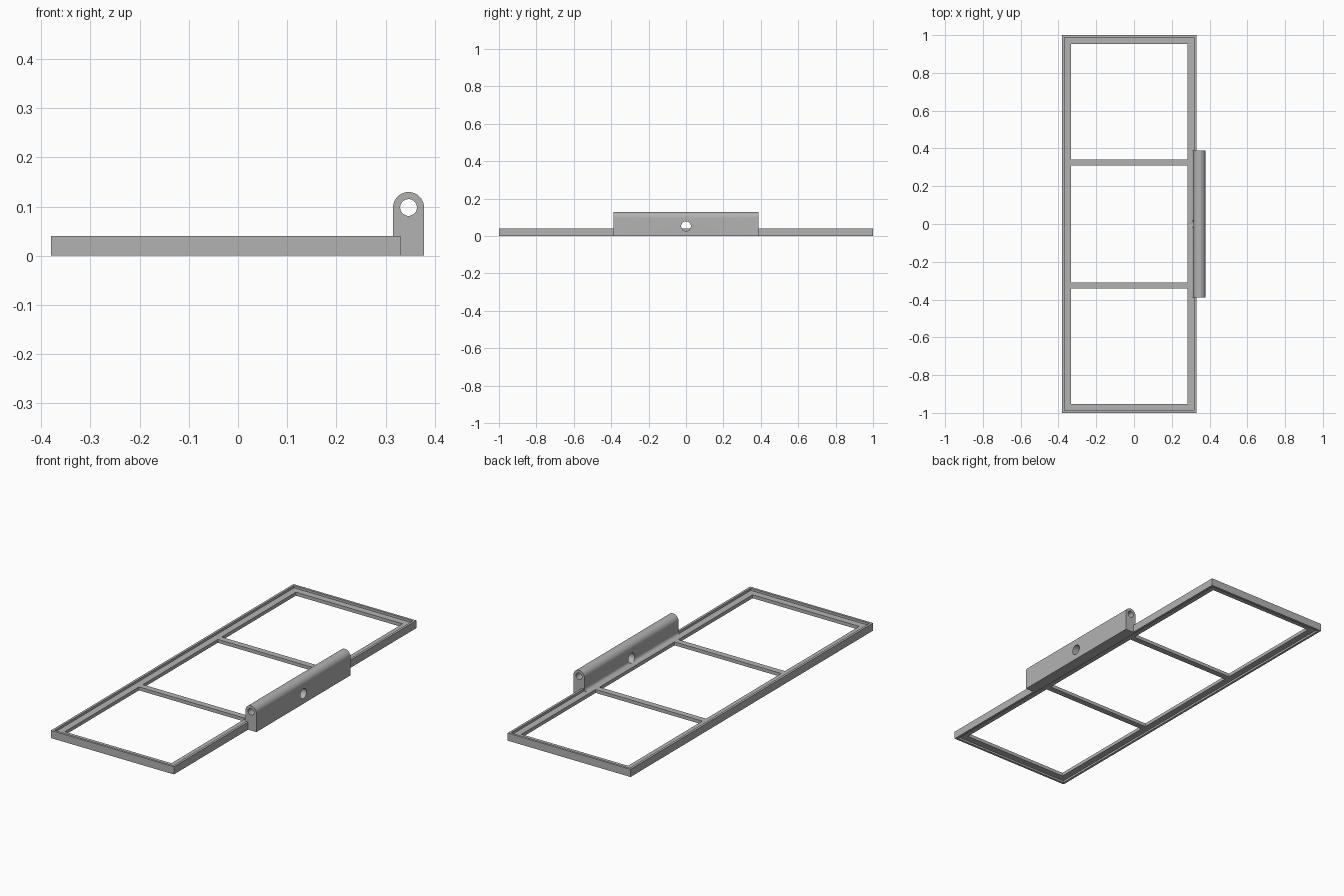
import bpy, bmesh, math
from mathutils import Vector

if "Cube" in bpy.data.objects:
    bpy.data.objects.remove(bpy.data.objects["Cube"], do_unlink=True)

grey = bpy.data.materials.new("plain grey")
grey.use_nodes = True
grey.diffuse_color = (0.45, 0.45, 0.45, 1)
grey.node_tree.nodes["Principled BSDF"].inputs["Base Color"].default_value = (0.45, 0.45, 0.45, 1)

LEFT, RIGHT, END = -0.38, 0.33, 1.0        # outer edges of the frame
HEIGHT, RIM, BORDER = 0.04, 0.012, 0.047   # rim height, rim width, rim plus ledge
LEDGE_LOW, LEDGE_TOP = 0.01, 0.028


def finish(name, bm):
    bmesh.ops.recalc_face_normals(bm, faces=bm.faces)
    mesh = bpy.data.meshes.new(name)
    bm.to_mesh(mesh)
    bm.free()
    obj = bpy.data.objects.new(name, mesh)
    bpy.context.collection.objects.link(obj)
    mesh.materials.append(grey)
    return obj


def select(obj):
    bpy.ops.object.select_all(action='DESELECT')
    obj.select_set(True)
    bpy.context.view_layer.objects.active = obj


def box(name, x0, x1, y0, y1, z0, z1):
    bm = bmesh.new()
    bmesh.ops.create_cube(bm, size=1)
    for v in bm.verts:
        v.co = Vector((x1 if v.co.x > 0 else x0, y1 if v.co.y > 0 else y0, z1 if v.co.z > 0 else z0))
    return finish(name, bm)


def drill(obj, radius, depth, location, rotation):
    bpy.ops.mesh.primitive_cylinder_add(vertices=48, radius=radius, depth=depth,
                                        location=location, rotation=rotation)
    cutter = bpy.context.object
    cutter.hide_render = True
    cutter.data.materials.append(grey)
    select(obj)
    mod = obj.modifiers.new("hole", 'BOOLEAN')
    mod.operation, mod.object, mod.solver = 'DIFFERENCE', cutter, 'EXACT'
    bpy.ops.object.modifier_apply(modifier=mod.name)
    bpy.data.objects.remove(cutter, do_unlink=True)


# Rectangular frame: rim and ledge section swept round the four corners
section = [(0, 0), (RIM, 0), (RIM, LEDGE_LOW), (BORDER, LEDGE_LOW),
           (BORDER, LEDGE_TOP), (RIM, LEDGE_TOP), (RIM, HEIGHT), (0, HEIGHT)]
bm = bmesh.new()
rings = []
for sx, sy in ((-1, -1), (1, -1), (1, 1), (-1, 1)):
    corner_x = RIGHT if sx > 0 else LEFT
    rings.append([bm.verts.new((corner_x - sx * d, sy * (END - d), z)) for d, z in section])
n = len(section)
for i in range(4):
    a, b = rings[i], rings[(i + 1) % 4]
    for j in range(n):
        k = (j + 1) % n
        bm.faces.new((a[j], b[j], b[k], a[k]))
frame = finish("frame", bm)

# Two crossbars at ledge height
for name, y in (("front_crossbar", -0.325), ("back_crossbar", 0.325)):
    box(name, LEFT + BORDER - 0.005, RIGHT - BORDER + 0.005, y - 0.016, y + 0.016, LEDGE_LOW, LEDGE_TOP)

# Hinge block: round-topped profile with a fillet running down to the ledge
INNER, OUTER, AXIS_Z, FILLET = 0.315, 0.378, 0.098, 0.015
radius = (OUTER - INNER) / 2
axis_x = (OUTER + INNER) / 2
profile = [(RIGHT, 0), (OUTER, 0)]
for i in range(25):
    a = math.pi * i / 24
    profile.append((axis_x + radius * math.cos(a), AXIS_Z + radius * math.sin(a)))
for i in range(9):
    a = -math.pi / 2 * i / 8
    profile.append((INNER - FILLET + FILLET * math.cos(a), LEDGE_TOP + FILLET + FILLET * math.sin(a)))
profile.append((RIGHT, LEDGE_TOP))
bm = bmesh.new()
face = bm.faces.new([bm.verts.new((x, -0.388, z)) for x, z in profile])
new = bmesh.ops.extrude_face_region(bm, geom=[face])["geom"]
bmesh.ops.translate(bm, vec=(0, 0.776, 0), verts=[g for g in new if isinstance(g, bmesh.types.BMVert)])
block = finish("hinge_block", bm)

# Lengthwise pin bore, and a cross hole that also notches the rim
drill(block, 0.017, 1.0, (axis_x, 0, AXIS_Z), (math.pi / 2, 0, 0))
for part in (block, frame):
    drill(part, 0.026, 0.2, (axis_x, 0, 0.053), (0, math.pi / 2, 0))

select(block)
bpy.ops.object.shade_smooth_by_angle(angle=math.radians(30))
